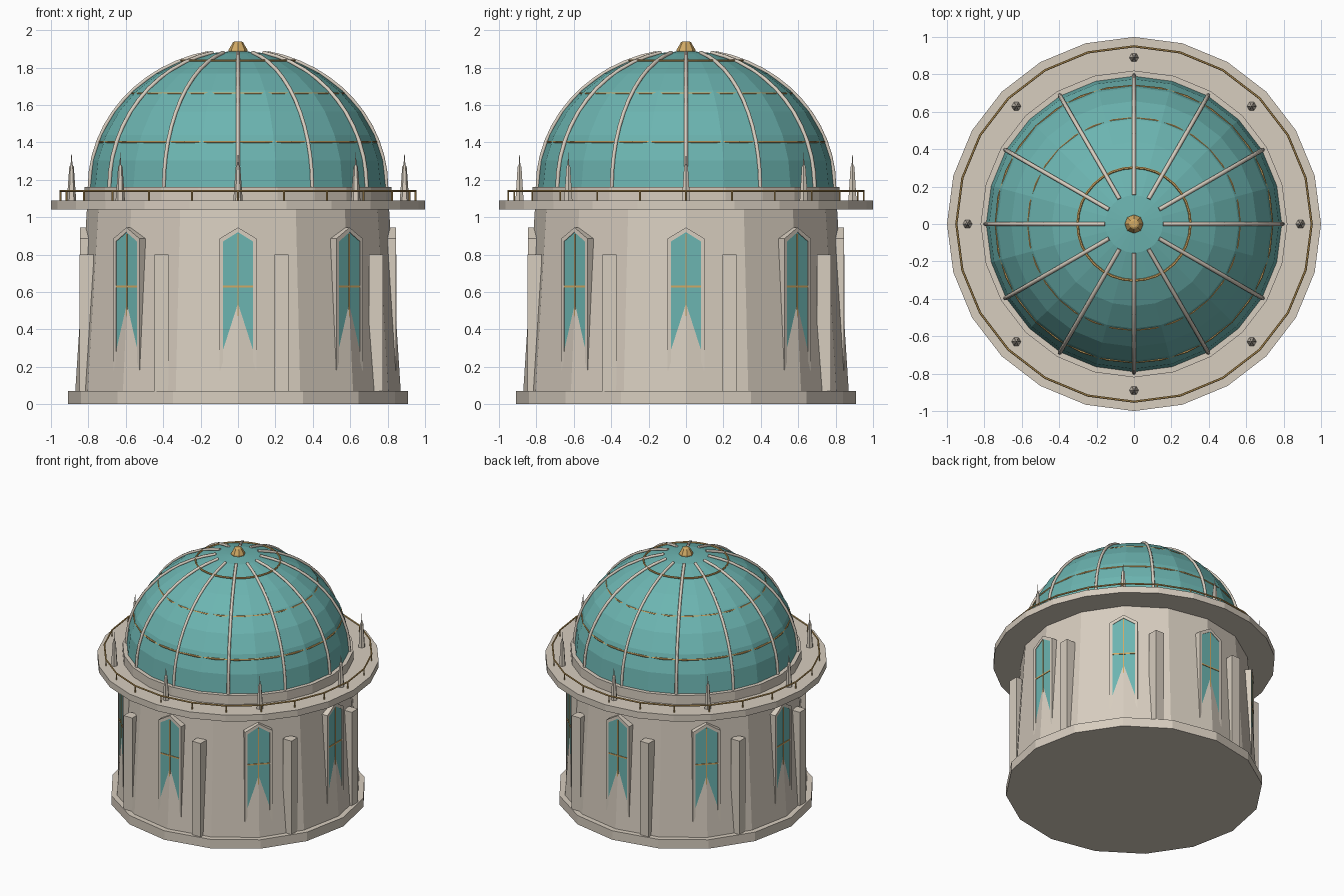
import bpy, bmesh
from math import sin, cos, pi, radians, sqrt
from mathutils import Matrix, Vector

if "Cube" in bpy.data.objects:
    bpy.data.objects.remove(bpy.data.objects["Cube"])


def material(name, rgb):
    m = bpy.data.materials.new(name)
    m.diffuse_color = (*rgb, 1)
    m.use_nodes = True
    m.node_tree.nodes["Principled BSDF"].inputs["Base Color"].default_value = m.diffuse_color
    return m


STONE = material("pale_stone", (0.68, 0.61, 0.52))
TEAL = material("teal_glass", (0.15, 0.46, 0.44))
GOLD = material("gold", (0.64, 0.40, 0.13))


def finish(bm, name, mat):
    bmesh.ops.recalc_face_normals(bm, faces=bm.faces)
    me = bpy.data.meshes.new(name)
    bm.to_mesh(me)
    bm.free()
    me.materials.append(mat)
    ob = bpy.data.objects.new(name, me)
    bpy.context.collection.objects.link(ob)
    return ob


def lathe(name, profile, sides, mat, x=0, y=0):
    """Spin (radius, z) points into a faceted solid, a vertex on the x axis."""
    bm = bmesh.new()
    rings = []
    for r, z in profile:
        if r == 0:
            rings.append([bm.verts.new((x, y, z))])
        else:
            rings.append([bm.verts.new((x + r * cos(2 * pi * i / sides),
                                        y + r * sin(2 * pi * i / sides), z))
                          for i in range(sides)])
    for a, b in zip(rings, rings[1:]):
        for i in range(sides):
            j = (i + 1) % sides
            if len(b) == 1:
                bm.faces.new((a[i], a[j], b[0]))
            else:
                bm.faces.new((a[i], a[j], b[j], b[i]))
    for ring in (rings[0], rings[-1]):
        if len(ring) > 1:
            bm.faces.new(ring)
    return finish(bm, name, mat)


def box(name, centre, size, mat, turn=0):
    """Box placed by centre and size, then turned about the z axis."""
    bm = bmesh.new()
    m = Matrix.Rotation(turn, 4, 'Z') @ Matrix.Translation(centre) @ Matrix.Diagonal((*size, 1))
    bmesh.ops.create_cube(bm, size=1, matrix=m)
    return finish(bm, name, mat)


def torus(name, radius, z, thick, sides, mat):
    bpy.ops.mesh.primitive_torus_add(major_radius=radius, minor_radius=thick,
                                     major_segments=sides, minor_segments=6,
                                     location=(0, 0, z))
    ob = bpy.context.object
    ob.name = name
    ob.data.materials.append(mat)


def arch(half, foot, shoulder, peak):
    """Pointed window outline in x, z."""
    return [(-half, foot), (half, foot), (half, shoulder), (0, peak), (-half, shoulder)]


def window(turn):
    rot = Matrix.Rotation(turn, 3, 'Z')
    outer, inner = arch(0.10, 0.18, 0.885, 0.945), arch(0.08, 0.20, 0.87, 0.92)
    # frame: ring between two outlines, extruded outward
    bm = bmesh.new()
    loops = [[bm.verts.new(rot @ Vector((x, y, z))) for x, z in pts]
             for pts, y in ((outer, -0.77), (outer, -0.844), (inner, -0.844), (inner, -0.77))]
    for n in range(4):
        a, b = loops[n], loops[(n + 1) % 4]
        for i in range(5):
            j = (i + 1) % 5
            bm.faces.new((a[i], a[j], b[j], b[i]))
    finish(bm, "window_frame", STONE)
    # pane: thin plate inside the frame
    bm = bmesh.new()
    face = bm.faces.new([bm.verts.new(rot @ Vector((x, -0.832, z))) for x, z in inner])
    ext = bmesh.ops.extrude_face_region(bm, geom=[face])
    bmesh.ops.translate(bm, vec=rot @ Vector((0, -0.008, 0)),
                        verts=[v for v in ext["geom"] if isinstance(v, bmesh.types.BMVert)])
    finish(bm, "window_pane", TEAL)
    # glazing bars
    box("window_bar_upright", (0, -0.84, 0.56), (0.008, 0.008, 0.70), GOLD, turn)
    box("window_bar_cross", (0, -0.84, 0.63), (0.16, 0.008, 0.01), GOLD, turn)


# masonry body
lathe("plinth", [(0.91, 0), (0.91, 0.07)], 16, STONE)
lathe("drum", [(0.87, 0.07), (0.808, 1.04)], 16, STONE)
lathe("gallery_floor", [(1.0, 1.04), (1.0, 1.09)], 24, STONE)
lathe("dome_kerb", [(0.82, 1.09), (0.82, 1.16)], 24, STONE)

# dome shell
DR, DH, DZ = 0.79, 0.73, 1.16
N = 8
shell = [(DR * cos(k * pi / 2 / N), DZ + DH * sin(k * pi / 2 / N)) for k in range(N)]
lathe("dome", shell + [(0, DZ + DH)], 24, TEAL)

# dome hoops
for r, z in ((0.738, 1.402), (0.565, 1.66), (0.302, 1.838)):
    torus("dome_hoop", r, z, 0.007, 32, GOLD)

# dome ribs: bevelled curves along the shell
end = 0.985 * sqrt(1 - (0.155 / DR) ** 2)
for k in range(12):
    t = k * pi / 6
    cu = bpy.data.curves.new("dome_rib", 'CURVE')
    cu.dimensions = '3D'
    cu.bevel_depth = 0.011
    cu.bevel_resolution = 1
    cu.use_fill_caps = True
    sp = cu.splines.new('POLY')
    sp.points.add(12)
    for i, p in enumerate(sp.points):
        a = radians(78.7) * i / 12
        r = (DR + 0.004) * cos(a)
        p.co = (r * cos(t), r * sin(t), DZ + (DH + 0.004) * sin(a), 1)
    cu.materials.append(STONE)
    bpy.context.collection.objects.link(bpy.data.objects.new("dome_rib", cu))

# finial
lathe("finial", [(0.05, 1.87), (0.05, 1.895), (0.027, 1.935), (0.018, 1.94)], 8, GOLD)

# gallery railing
torus("gallery_rail", 0.95, 1.14, 0.006, 24, GOLD)
for k in range(24):
    t = k * pi / 12
    lathe("rail_post", [(0.005, 1.085), (0.005, 1.14)], 6, GOLD, 0.95 * cos(t), 0.95 * sin(t))

# eight windows, spires and buttress piers
for k in range(8):
    t = k * pi / 4
    window(t)
    lathe("spire", [(0.025, 1.09), (0.012, 1.27), (0.005, 1.28), (0, 1.35)], 6, STONE,
          0.89 * cos(t), 0.89 * sin(t))
    p = t + radians(16)
    box("pier", (0.843 * cos(p), 0.843 * sin(p), 0.43), (0.075, 0.075, 0.74), STONE)
